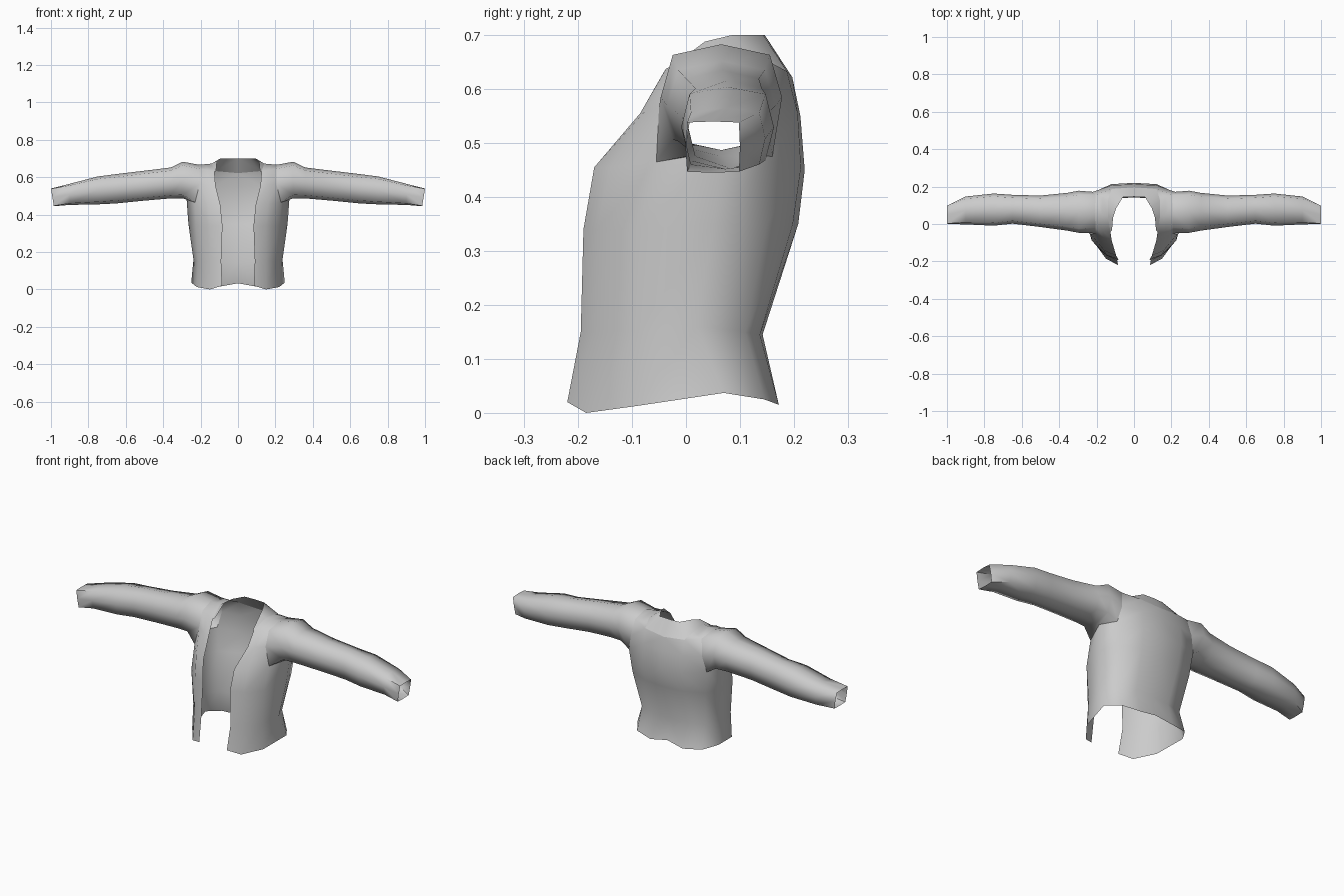
import bpy
import math

if "Cube" in bpy.data.objects:
    bpy.data.objects.remove(bpy.data.objects["Cube"], do_unlink=True)

cloth = bpy.data.materials.new("light grey cloth")
cloth.use_nodes = True
cloth.diffuse_color = (0.6, 0.6, 0.6, 1)
cloth.node_tree.nodes["Principled BSDF"].inputs["Base Color"].default_value = (0.6, 0.6, 0.6, 1)


def grid_faces(rows, closed=False):
    """Quads between rows of points; a closed grid wraps each row into a ring."""
    faces = []
    for low, high in zip(rows, rows[1:]):
        n = len(low)
        for i in range(n if closed else n - 1):
            j = (i + 1) % n
            faces.append((low[i], low[j], high[j], high[i]))
    return faces


def make_part(name, faces):
    """Build a mesh from faces given as point tuples, mirrored to the other side."""
    index = {}
    polys = [[index.setdefault(p, len(index)) for p in f] for f in faces]
    mesh = bpy.data.meshes.new(name)
    mesh.from_pydata(list(index), [], polys)
    mesh.materials.append(cloth)
    ob = bpy.data.objects.new(name, mesh)
    bpy.context.collection.objects.link(ob)
    mirror = ob.modifiers.new("mirror", 'MIRROR')
    mirror.use_clip = True
    bpy.ops.object.select_all(action='DESELECT')
    bpy.context.view_layer.objects.active = ob
    ob.select_set(True)
    bpy.ops.object.modifier_apply(modifier="mirror")
    bpy.ops.object.shade_smooth_by_angle(angle=math.radians(75))
    return ob


# Torso half-sections, from the front opening round the side to the back centre
hem = [(.085, -.22, .02), (.15, -.185, 0), (.22, -.09, .013), (.25, .07, .037),
       (.20, .145, .025), (.10, .172, .015), (0, .165, .033)]
waist = [(.09, -.195, .15), (.15, -.168, .15), (.213, -.09, .15), (.238, .02, .16),
         (.195, .11, .15), (.10, .137, .145), (0, .142, .145)]
ribs = [(.083, -.19, .34), (.15, -.165, .34), (.225, -.09, .34), (.265, .05, .35),
        (.225, .15, .35), (.115, .198, .35), (0, .208, .35)]
chest = [(.095, -.17, .455), (.16, -.14, .455), (.23, -.055, .465), (.275, .065, .485),
         (.24, .16, .475), (.12, .213, .455), (0, .22, .45)]

# Front panel and shoulder yoke, from the neck edge out to the armhole
front_mid = [(.12, -.085, .555), (.16, -.075, .56), (.205, -.05, .565)]
front_top = [(.126, -.042, .63), (.165, -.037, .638), (.205, -.02, .645)]
yoke = [(.14, .045, .673), (.172, .05, .67), (.21, .06, .667)]
yoke_back = [(.14, .125, .663), (.17, .14, .657), (.205, .155, .65)]

# Back panel, from the armhole to the back centre
back_mid = [(.22, .172, .56), (.12, .207, .555), (0, .212, .55)]
back_top = [yoke_back[2], (.12, .187, .633), (0, .197, .622)]

body = grid_faces([hem, waist, ribs, chest])
body += grid_faces([chest[:3], front_mid, front_top, yoke, yoke_back])
body += grid_faces([chest[4:], back_mid, back_top])
body.append((yoke_back[0], yoke_back[1], back_top[0], back_top[1]))
make_part("jacket_body", body)

# Collar rising from the neck seam
seam = [front_top[0], yoke[0], yoke_back[0], back_top[1], back_top[2]]
rim = [(.118, -.035, .632), (.112, .035, .688), (.095, .085, .70),
       (.06, .143, .70), (0, .146, .70)]
make_part("collar", grid_faces([seam, rim]))

# Sleeve: eight-sided rings (x, y min, y max, z min, z max, corner squareness)
rings = [(.295, -.047, .178, .487, .683, .80), (.36, -.035, .166, .487, .652, .80),
         (.50, -.016, .152, .475, .635, .80), (.65, .002, .156, .46, .617, .80),
         (.75, -.009, .163, .455, .604, .82), (.90, -.002, .147, .452, .565, .85),
         (1.0, 0, .10, .445, .54, .96)]
AROUND = [(0, -1), (-1, -1), (-1, 0), (-1, 1), (0, 1), (1, 1), (1, 0), (1, -1)]


def sleeve_ring(x, y0, y1, z0, z1, square):
    points = []
    for dy, dz in AROUND:
        k = square if dy and dz else 1
        cuff_lean = .015 * (1 - dz) / 2 if x == 1.0 else 0
        points.append((x - cuff_lean, (y0 + y1) / 2 + dy * k * (y1 - y0) / 2,
                       (z0 + z1) / 2 + dz * k * (z1 - z0) / 2))
    return points


armhole = [chest[3], chest[2], front_mid[2], front_top[2], yoke[2],
           back_top[0], back_mid[0], chest[4]]
sleeve = grid_faces([armhole] + [sleeve_ring(*r) for r in rings], closed=True)
make_part("sleeves", [f[::-1] for f in sleeve])
